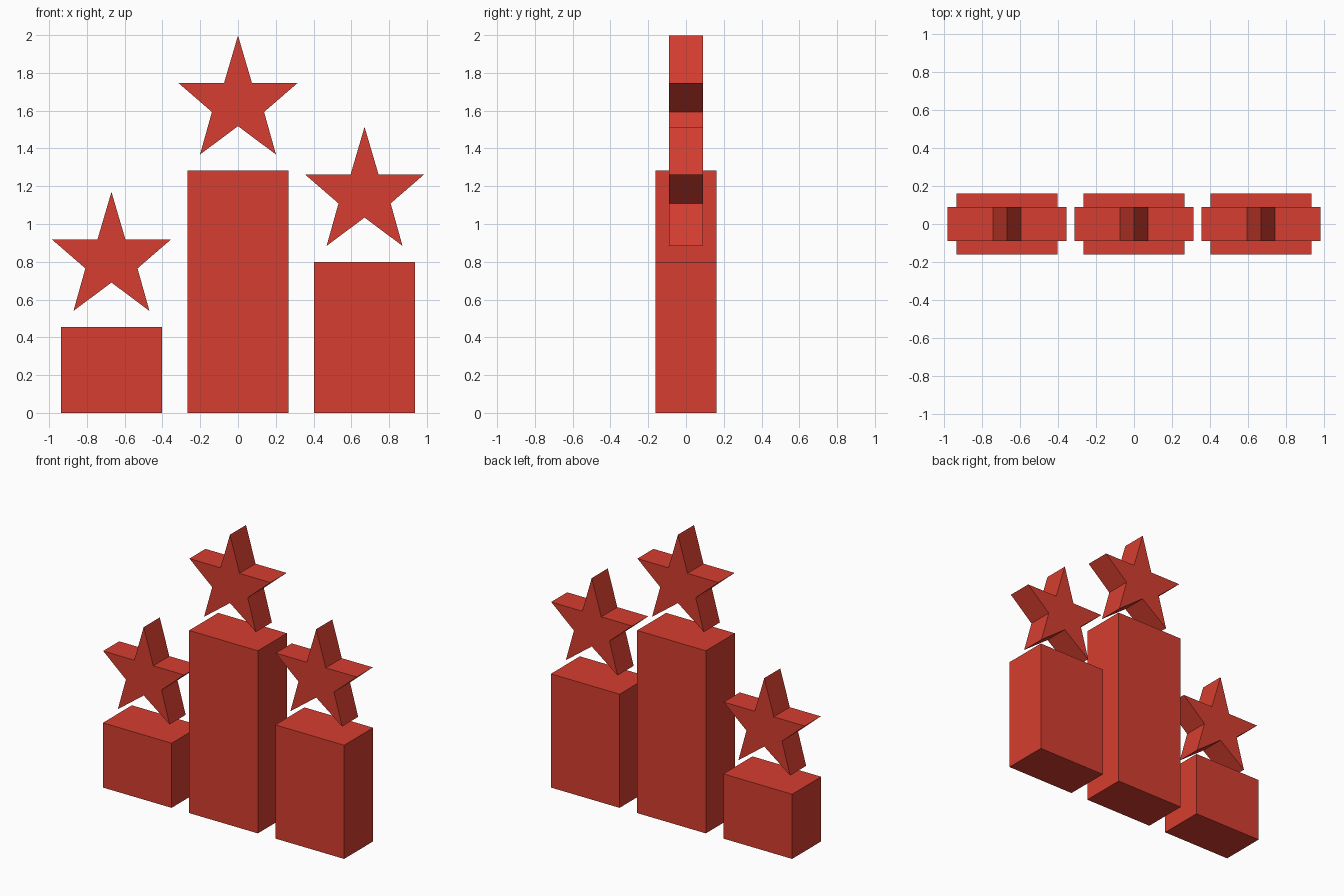
import bpy, bmesh

if "Cube" in bpy.data.objects:
    bpy.data.objects.remove(bpy.data.objects["Cube"])

red = bpy.data.materials.new("red")
red.diffuse_color = (0.67, 0.048, 0.029, 1)
red.use_nodes = True
red.node_tree.nodes["Principled BSDF"].inputs["Base Color"].default_value = red.diffuse_color


def prism(name, profile, half_depth):
    """Extrude an x-z outline along y, centred on y = 0."""
    bm = bmesh.new()
    face = bm.faces.new([bm.verts.new((x, -half_depth, z)) for x, z in profile])
    ext = bmesh.ops.extrude_face_region(bm, geom=[face], use_keep_orig=True)
    moved = [v for v in ext["geom"] if isinstance(v, bmesh.types.BMVert)]
    bmesh.ops.translate(bm, verts=moved, vec=(0, 2 * half_depth, 0))
    bmesh.ops.recalc_face_normals(bm, faces=bm.faces)
    mesh = bpy.data.meshes.new(name)
    bm.to_mesh(mesh)
    bm.free()
    mesh.materials.append(red)
    obj = bpy.data.objects.new(name, mesh)
    bpy.context.collection.objects.link(obj)
    return obj


# Right half of the star outline, z measured down from the top point
HALF = [(0.074, -0.252), (0.315, -0.252), (0.138, -0.405), (0.201, -0.63)]
STAR = ([(0, 0)] + HALF + [(0, -0.48)] + [(-x, z) for x, z in reversed(HALF)])

# Three podium blocks, each with a star floating above
for side, cx, height in (("left", -0.67, 0.454), ("middle", 0, 1.282), ("right", 0.67, 0.798)):
    w = 0.267
    prism(side + "_block", [(cx - w, 0), (cx + w, 0), (cx + w, height), (cx - w, height)], 0.161)
    top = height + 0.716
    prism(side + "_star", [(cx + x, top + z) for x, z in STAR], 0.089)
